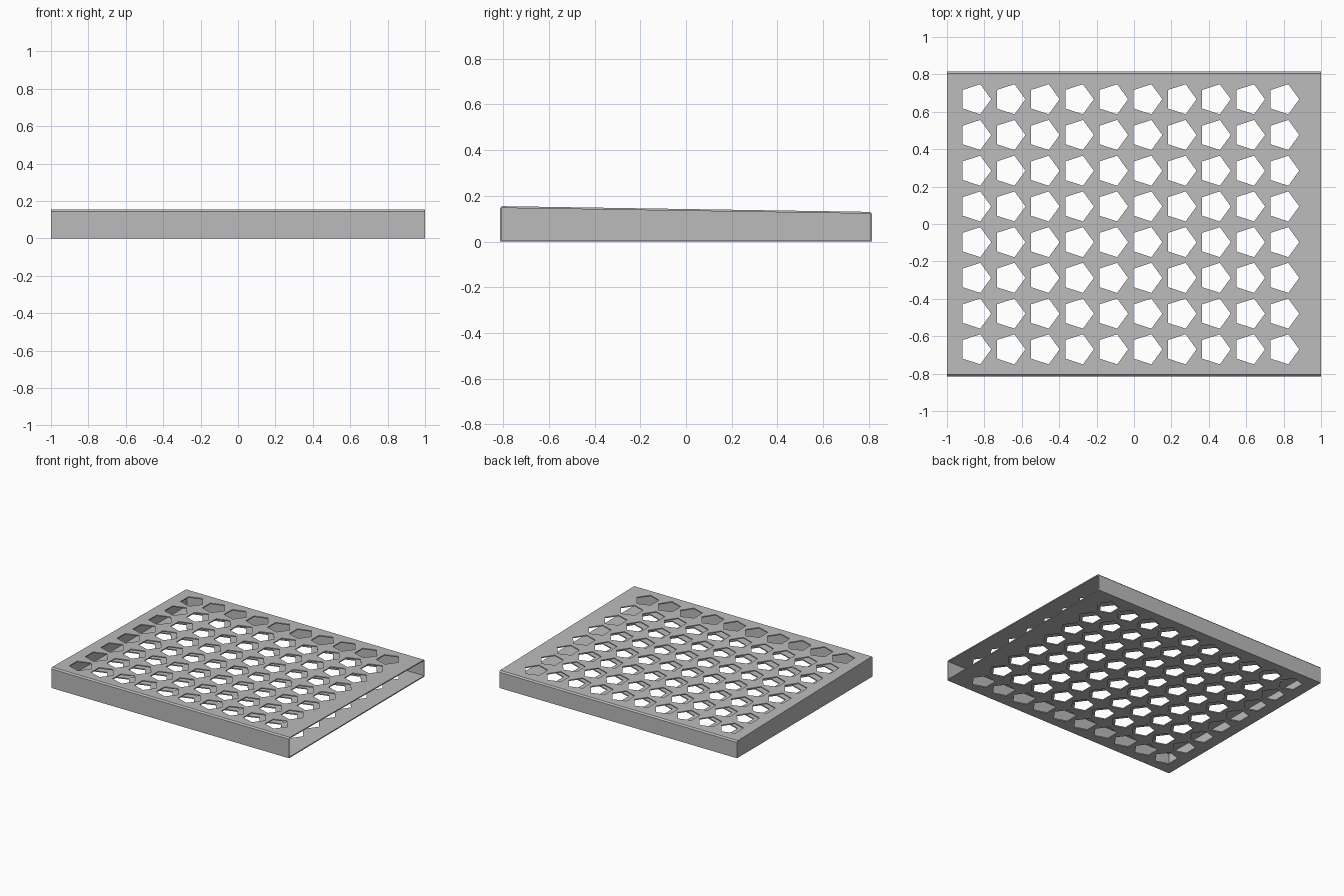
import bpy
import bmesh
import math

cube = bpy.data.objects.get("Cube")
if cube:
    bpy.data.objects.remove(cube, do_unlink=True)

HALF_Y = 0.815
FRONT_Z, BACK_Z = 0.155, 0.13
WALL = 0.008
CHAMFER = 0.01

grey = bpy.data.materials.new("plain grey")
grey.use_nodes = True
grey.diffuse_color = (0.5, 0.5, 0.5, 1)
grey.node_tree.nodes["Principled BSDF"].inputs["Base Color"].default_value = (0.5, 0.5, 0.5, 1)


def add_prism(bm, base, offset):
    """Extrude a closed outline of 3D points by an offset."""
    face = bm.faces.new([bm.verts.new(p) for p in base])
    moved = bmesh.ops.extrude_face_region(bm, geom=[face])["geom"]
    verts = [v for v in moved if isinstance(v, bmesh.types.BMVert)]
    bmesh.ops.translate(bm, verts=verts, vec=offset)


def make_object(name, bm):
    bmesh.ops.recalc_face_normals(bm, faces=bm.faces)
    mesh = bpy.data.meshes.new(name)
    bm.to_mesh(mesh)
    bm.free()
    mesh.materials.append(grey)
    obj = bpy.data.objects.new(name, mesh)
    bpy.context.collection.objects.link(obj)
    return obj


def cut(target, cutter):
    cutter.hide_render = True
    mod = target.modifiers.new("cut", "BOOLEAN")
    mod.operation = "DIFFERENCE"
    mod.solver = "EXACT"
    mod.object = cutter
    bpy.context.view_layer.objects.active = target
    bpy.ops.object.modifier_apply(modifier=mod.name)
    bpy.data.objects.remove(cutter, do_unlink=True)


# Sleeve: wedge-shaped section, chamfered along the top front and back edges
bm = bmesh.new()
outline = [(-HALF_Y, 0), (HALF_Y, 0), (HALF_Y, BACK_Z - CHAMFER),
           (HALF_Y - CHAMFER, BACK_Z), (CHAMFER - HALF_Y, FRONT_Z),
           (-HALF_Y, FRONT_Z - CHAMFER)]
add_prism(bm, [(-1, y, z) for y, z in outline], (2, 0, 0))
sleeve = make_object("perforated_sleeve", bm)

# Hollow interior, open at the +x end
bm = bmesh.new()
inner = HALF_Y - WALL
section = [(-inner, WALL), (inner, WALL), (inner, BACK_Z - WALL), (-inner, FRONT_Z - WALL)]
add_prism(bm, [(WALL - 1, y, z) for y, z in section], (2.2, 0, 0))
cut(sleeve, make_object("interior_cutter", bm))

# Grid of pentagonal holes through the top and bottom plates
bm = bmesh.new()
RADIUS = 0.0845
for col in range(10):
    for row in range(8):
        cx = -0.848 + 0.183 * col
        cy = -0.67 + 0.191 * row
        ring = [(cx + RADIUS * math.cos(math.tau * k / 5),
                 cy + RADIUS * math.sin(math.tau * k / 5), -0.1) for k in range(5)]
        add_prism(bm, ring, (0, 0, 0.5))
cut(sleeve, make_object("hole_cutter", bm))
